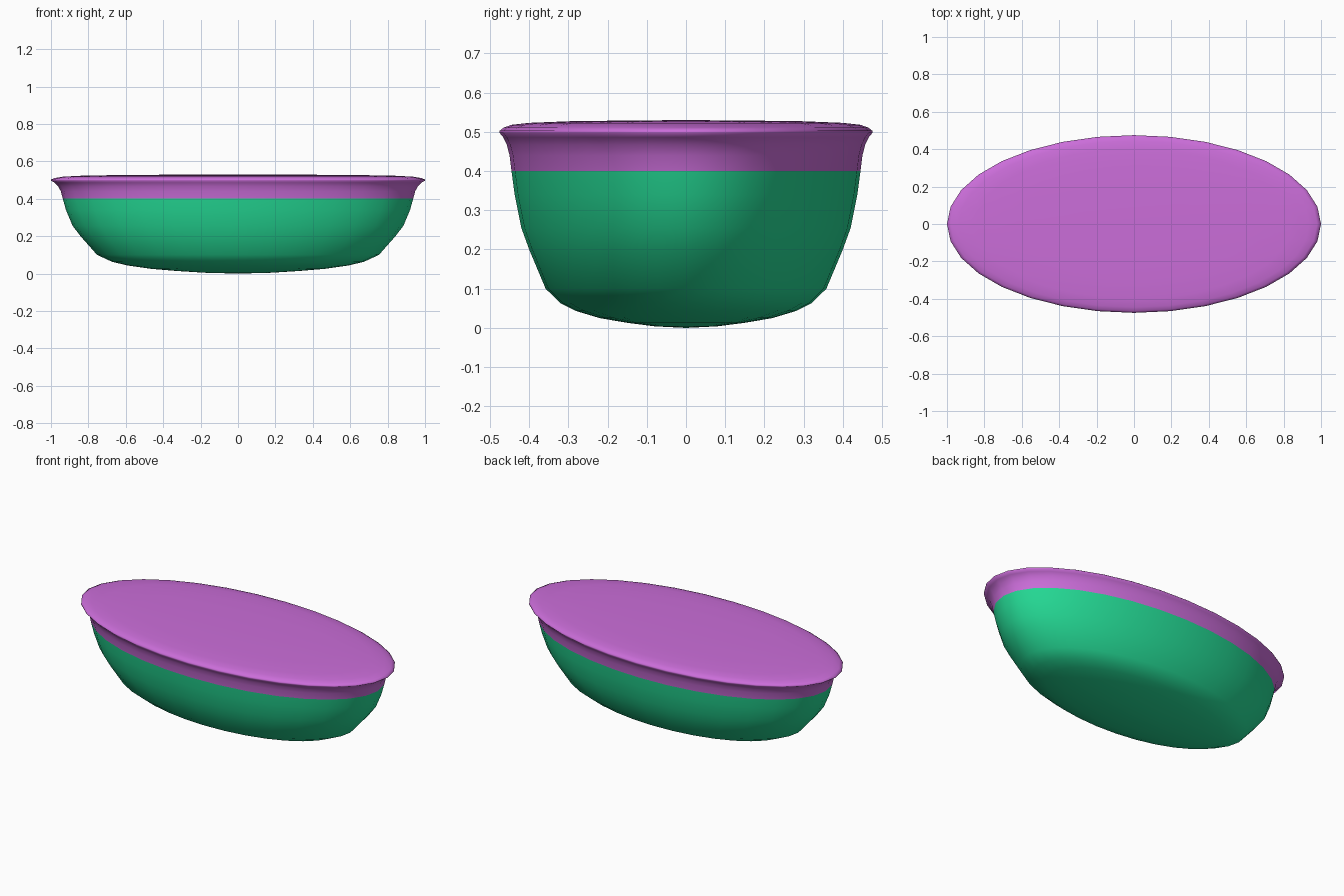
import bpy, bmesh, math

cube = bpy.data.objects.get("Cube")
if cube:
    bpy.data.objects.remove(cube)

SIDES = 32
STRETCH = 2.105   # length of the oval relative to its width


def material(name, rgb):
    mat = bpy.data.materials.new(name)
    mat.use_nodes = True
    mat.diffuse_color = (*rgb, 1)
    mat.node_tree.nodes["Principled BSDF"].inputs["Base Color"].default_value = (*rgb, 1)
    return mat


def oval_shell(name, profile, mat, start_pole=None, end_pole=None):
    """Sweep a (radius, height) profile, bottom to top, around a stretched oval."""
    bm = bmesh.new()
    rings = []
    for r, z in profile:
        ring = []
        for i in range(SIDES):
            a = math.tau * i / SIDES
            ring.append(bm.verts.new((r * STRETCH * math.cos(a), r * math.sin(a), z)))
        rings.append(ring)
    bottom = bm.verts.new((0, 0, start_pole)) if start_pole is not None else None
    top = bm.verts.new((0, 0, end_pole)) if end_pole is not None else None
    for i in range(SIDES):
        j = (i + 1) % SIDES
        for low, high in zip(rings, rings[1:]):
            bm.faces.new((low[i], low[j], high[j], high[i]))
        if bottom:
            bm.faces.new((bottom, rings[0][j], rings[0][i]))
        if top:
            bm.faces.new((rings[-1][i], rings[-1][j], top))
    for face in bm.faces:
        face.smooth = True
    mesh = bpy.data.meshes.new(name)
    bm.to_mesh(mesh)
    bm.free()
    mesh.materials.append(mat)
    obj = bpy.data.objects.new(name, mesh)
    bpy.context.collection.objects.link(obj)
    return obj


green = material("green", (0.018, 0.70, 0.30))
purple = material("purple", (0.60, 0.155, 0.70))

# Rounded bowl body
oval_shell("bowl_body", [
    (0.08, 0.004), (0.15, 0.013), (0.22, 0.025), (0.28, 0.043), (0.32, 0.063),
    (0.358, 0.10), (0.40, 0.20), (0.42, 0.255), (0.437, 0.34), (0.445, 0.40),
], green, start_pole=0.0)

# Flared rim and closed, almost flat lid
oval_shell("rim_and_lid", [
    (0.445, 0.40), (0.450, 0.44), (0.457, 0.467), (0.466, 0.486), (0.475, 0.497),
    (0.475, 0.503), (0.465, 0.511), (0.445, 0.518), (0.40, 0.523), (0.30, 0.527),
    (0.15, 0.529),
], purple, end_pole=0.53)
